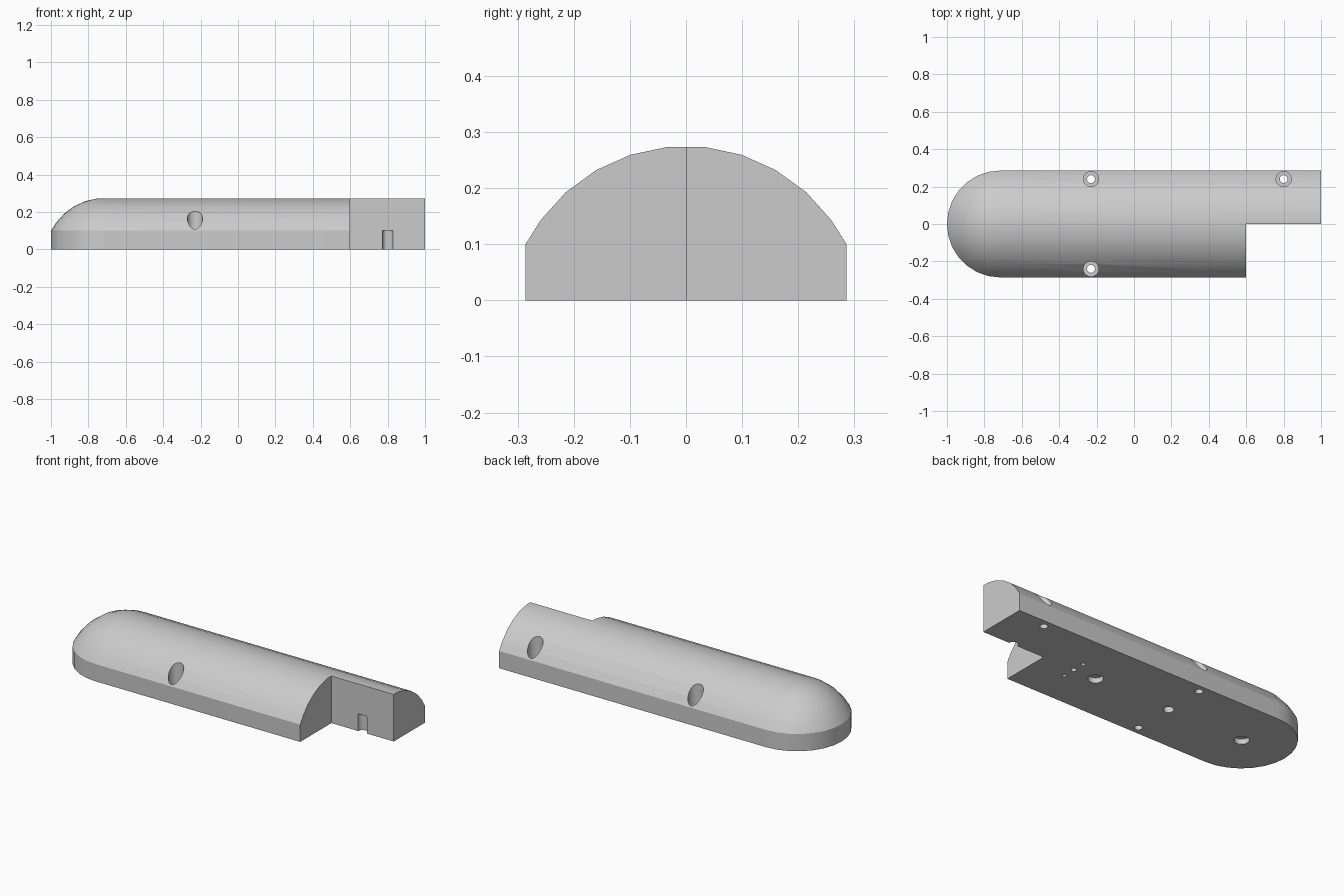
import bpy
import bmesh
import math

cube = bpy.data.objects.get("Cube")
if cube:
    bpy.data.objects.remove(cube, do_unlink=True)

HALF_WIDTH = 0.286
NOSE_X = -0.714
ARC_RADIUS = 0.32
ARC_Z = -0.045
WALL_TOP = 0.1

grey = bpy.data.materials.new("light grey")
grey.use_nodes = True
colour = (0.6, 0.6, 0.6, 1)
grey.diffuse_color = colour
grey.node_tree.nodes["Principled BSDF"].inputs["Base Color"].default_value = colour


def make_body():
    # Cross-section: straight wall, then a faceted arc up to a narrow flat top
    rows = [(HALF_WIDTH, 0), (HALF_WIDTH, WALL_TOP)]
    for degrees in range(54, 0, -12):
        a = math.radians(degrees)
        rows.append((ARC_RADIUS * math.sin(a), ARC_Z + ARC_RADIUS * math.cos(a)))
    # Each row is a long outline with a round nose and a square end
    bm = bmesh.new()
    steps = 14
    rings = []
    for r, z in rows:
        pts = [(1, r)]
        for i in range(steps + 1):
            a = math.pi * (0.5 + i / steps)
            pts.append((NOSE_X + r * math.cos(a), r * math.sin(a)))
        pts.append((1, -r))
        rings.append([bm.verts.new((x, y, z)) for x, y in pts])
    for low, high in zip(rings, rings[1:]):
        n = len(low)
        for i in range(n):
            j = (i + 1) % n
            bm.faces.new((low[i], low[j], high[j], high[i]))
    bm.faces.new(rings[0])
    bm.faces.new(rings[-1])
    bmesh.ops.recalc_face_normals(bm, faces=bm.faces)
    mesh = bpy.data.meshes.new("rounded_body")
    bm.to_mesh(mesh)
    bm.free()
    obj = bpy.data.objects.new("rounded_body", mesh)
    bpy.context.collection.objects.link(obj)
    mesh.materials.append(grey)
    return obj


def cut(cutter):
    cutter.data.materials.append(grey)
    mod = body.modifiers.new("cut", "BOOLEAN")
    mod.operation = "DIFFERENCE"
    mod.solver = "EXACT"
    mod.object = cutter
    bpy.context.view_layer.objects.active = body
    bpy.ops.object.modifier_apply(modifier=mod.name)
    bpy.data.objects.remove(cutter, do_unlink=True)


def drill(x, y, radius, bottom, top, sides=20):
    bpy.ops.mesh.primitive_cylinder_add(
        vertices=sides, radius=radius, depth=top - bottom,
        location=(x, y, (bottom + top) / 2))
    cut(bpy.context.object)


body = make_body()

# Rectangular notch at the square end
bpy.ops.mesh.primitive_cube_add(size=1, location=(1.1, -0.5, 0.2))
notch = bpy.context.object
notch.scale = (1, 1, 1)
bpy.context.view_layer.update()
cut(notch)

# Counterbored screw holes
for x, y in ((-0.23, 0.24), (-0.23, -0.24), (0.8, 0.24)):
    drill(x, y, 0.041, 0.05, 0.5)
    drill(x, y, 0.021, -0.1, 0.2)

# Locating sockets underneath, one of them opened by the notch
for x in (-0.23, 0.8):
    drill(x, 0, 0.028, -0.1, WALL_TOP, 16)

# Shallow round recesses underneath
for x in (NOSE_X, 0.255):
    drill(x, 0, 0.04, -0.1, 0.03)

# Row of three small pin holes
for y, radius in ((-0.075, 0.011), (0, 0.015), (0.075, 0.011)):
    drill(0.4, y, radius, -0.1, 0.08, 16)

# Smooth curved faces, keep real edges sharp
bpy.ops.object.select_all(action="DESELECT")
body.select_set(True)
bpy.context.view_layer.objects.active = body
bpy.ops.object.shade_smooth_by_angle(angle=math.radians(25))
